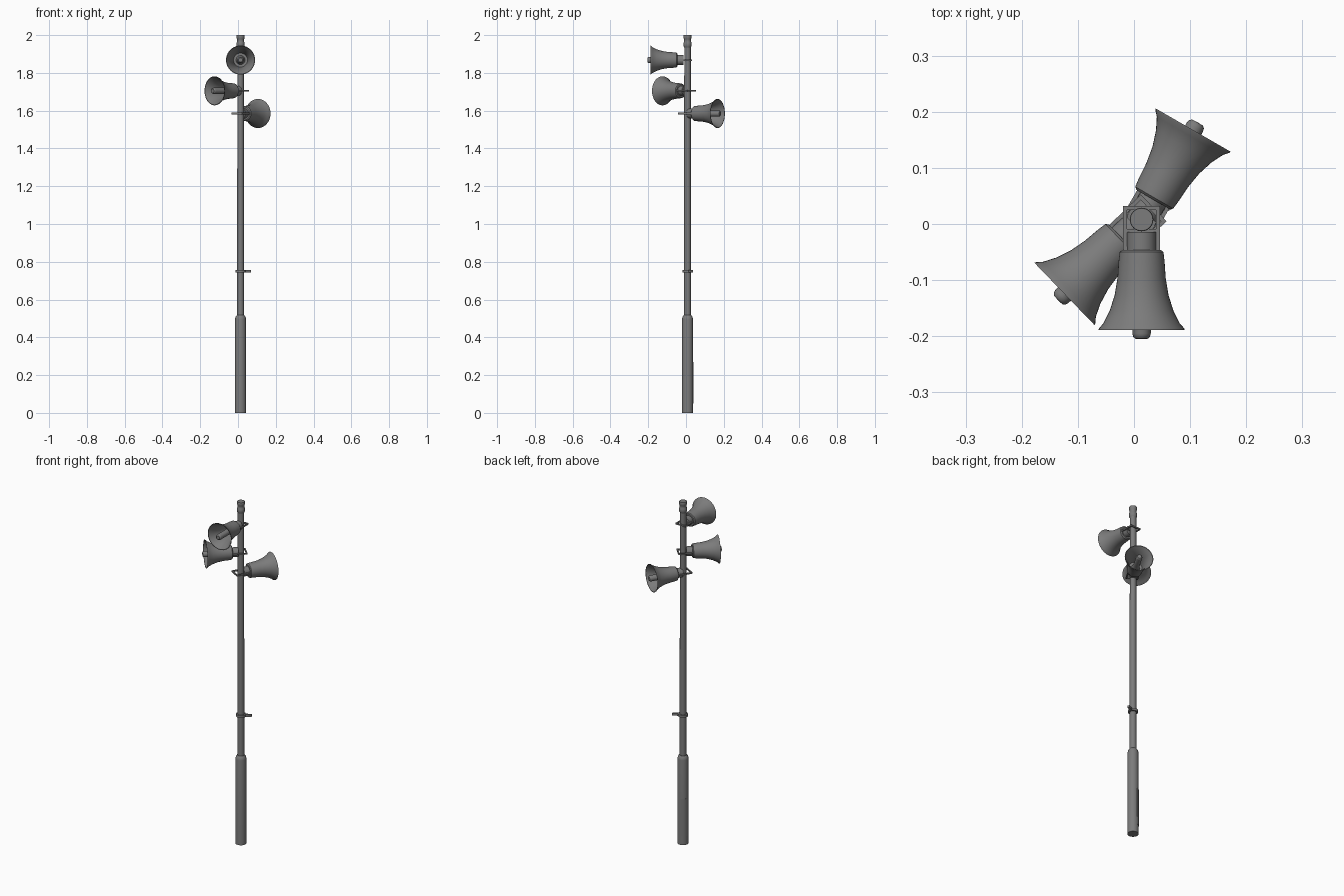
import bpy, bmesh, math
from mathutils import Matrix

if "Cube" in bpy.data.objects:
    bpy.data.objects.remove(bpy.data.objects["Cube"])

CX, CY = 0.0135, 0.008   # pole axis

# Dark grey paint for every part
paint = bpy.data.materials.new("dark_grey")
paint.diffuse_color = (.2, .2, .2, 1)
paint.use_nodes = True
paint.node_tree.nodes["Principled BSDF"].inputs["Base Color"].default_value = paint.diffuse_color


def finish(name, bm, matrix):
    bmesh.ops.recalc_face_normals(bm, faces=bm.faces)
    me = bpy.data.meshes.new(name)
    bm.to_mesh(me)
    bm.free()
    me.materials.append(paint)
    ob = bpy.data.objects.new(name, me)
    bpy.context.collection.objects.link(ob)
    ob.matrix_world = matrix
    bpy.ops.object.select_all(action='DESELECT')
    ob.select_set(True)
    bpy.context.view_layer.objects.active = ob
    bpy.ops.object.shade_smooth_by_angle(angle=math.radians(35))
    return ob


def lathe(name, profile, matrix, seg=32):
    """Spin (radius, height) points around local z."""
    bm = bmesh.new()
    vs = [bm.verts.new((r, 0, h)) for r, h in profile]
    es = [bm.edges.new(p) for p in zip(vs, vs[1:])]
    bmesh.ops.spin(bm, geom=vs + es, cent=(0, 0, 0), axis=(0, 0, 1),
                   angle=2 * math.pi, steps=seg, use_duplicate=False)
    bmesh.ops.remove_doubles(bm, verts=bm.verts, dist=1e-5)
    return finish(name, bm, matrix)


def boxes(name, specs, matrix):
    """Several (centre, size) boxes in one object."""
    bm = bmesh.new()
    for c, s in specs:
        bmesh.ops.create_cube(bm, size=1,
                              matrix=Matrix.Translation(c) @ Matrix.Diagonal((*s, 1)))
    return finish(name, bm, matrix)


axis = Matrix.Translation((CX, CY, 0))

# Pole: thick base, slim shaft, stepped cap
lathe("base_tube", [(0, 0), (.03, 0), (.029, .495), (.027, .508), (.02, .517), (0, .517)], axis)
lathe("shaft", [(0, .51), (.0178, .51), (.0172, 1.94), (0, 1.94)], axis)
lathe("pole_cap", [(0, 1.935), (.017, 1.935), (.021, 1.942), (.021, 1.96), (.018, 1.966),
                   (.018, 1.978), (.021, 1.983), (.021, 1.998), (.02, 2.0), (0, 2.0)], axis)

# Access door, a thin curved panel on the base
bm = bmesh.new()
rings = []
for i in range(7):
    a = math.radians(135 - 36 + 12 * i)
    rings.append([bm.verts.new((r * math.cos(a), r * math.sin(a), z))
                  for r, z in ((.027, .05), (.031, .05), (.031, .27), (.027, .27))])
for a, b in zip(rings, rings[1:]):
    for k in range(4):
        bm.faces.new((a[k], a[(k + 1) % 4], b[(k + 1) % 4], b[k]))
bm.faces.new(rings[0])
bm.faces.new(rings[-1])
finish("access_door", bm, axis)

# Clamp collar with a side tongue
lathe("collar", [(.016, .743), (.026, .743), (.026, .757), (.016, .757)], axis)
boxes("collar_tongue", [((.039, 0, .75), (.038, .012, .013))],
      axis @ Matrix.Rotation(math.radians(25), 4, 'Z'))

# Horn profiles, measured outward from the pole axis
BELL = [(0, .054), (.034, .054), (.039, .058), (.041, .075), (.043, .105), (.048, .135),
        (.057, .163), (.068, .185), (.076, .194), (.077, .197), (.074, .197),
        (.065, .184), (.054, .162), (.045, .135), (.040, .105), (.037, .085), (0, .085)]
TUBE = [(0, .084), (.024, .084), (.019, .105), (.0165, .13), (.0165, .203),
        (.015, .209), (.011, .2125), (0, .213)]
NECK = [(0, .022), (.026, .022), (.026, .056), (0, .056)]


def horn(tag, z, angle, back, shift):
    turn = axis @ Matrix.Translation((0, 0, z)) @ Matrix.Rotation(math.radians(angle), 4, 'Z')
    out = turn @ Matrix.Translation((shift, 0, 0)) @ Matrix.Rotation(math.pi / 2, 4, 'Y')
    lathe(tag + "_horn_bell", BELL, out, 40)
    lathe(tag + "_horn_tube", TUBE, out, 24)
    lathe(tag + "_horn_neck", NECK, out, 24)
    # Open square bracket around the pole
    front, w, t, h = .055, .033, .007, .008
    mid, length = (front - back) / 2, front + back
    specs = [((mid, s * (w - t / 2), 0), (length, t, h)) for s in (-1, 1)]
    specs += [((x, 0, 0), (t, 2 * w - t, h)) for x in (front - t / 2, t / 2 - back, .02)]
    boxes(tag + "_horn_bracket", specs, turn)


horn("upper", 1.868, -90, .024, 0)
horn("middle", 1.705, -136, .03, -.006)
horn("lower", 1.585, 60, .04, -.013)
